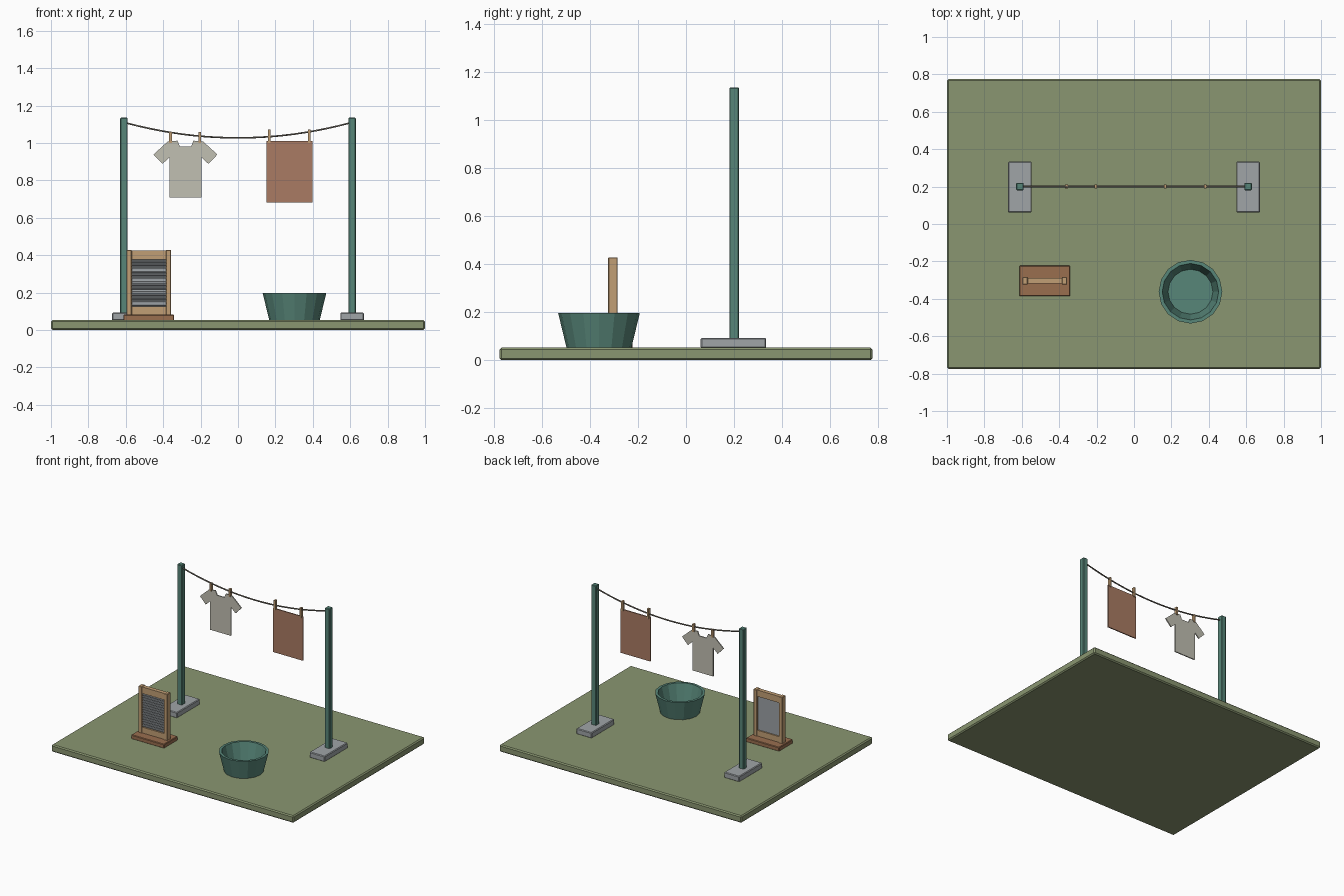
import bpy, bmesh, math
from mathutils import Matrix

if "Cube" in bpy.data.objects:
    bpy.data.objects.remove(bpy.data.objects["Cube"])


def colour(name, r, g, b):
    m = bpy.data.materials.new(name)
    m.diffuse_color = [(c / 255) ** 2.2 for c in (r, g, b)] + [1]
    m.use_nodes = True
    m.node_tree.nodes["Principled BSDF"].inputs["Base Color"].default_value = m.diffuse_color
    return m


GRASS = colour("grass", 137, 149, 112)
TEAL = colour("teal", 88, 133, 120)
STONE = colour("stone", 158, 163, 166)
CREAM = colour("cream", 192, 190, 177)
RUST = colour("rust", 168, 122, 99)
WOOD = colour("wood", 192, 157, 116)
DARK_WOOD = colour("dark_wood", 152, 110, 80)
METAL = colour("metal", 155, 160, 164)
ROPE = colour("rope", 120, 114, 104)


def finish(name, bm, mat, bevel=0):
    bmesh.ops.recalc_face_normals(bm, faces=bm.faces[:])
    me = bpy.data.meshes.new(name)
    bm.to_mesh(me)
    bm.free()
    me.materials.append(mat)
    ob = bpy.data.objects.new(name, me)
    bpy.context.collection.objects.link(ob)
    if bevel:
        mod = ob.modifiers.new("bevel", "BEVEL")
        mod.width, mod.segments = bevel, 1
    return ob


def box(name, x, y, z, mat, bevel=0):
    """Box from (min, max) ranges."""
    bm = bmesh.new()
    size = [r[1] - r[0] for r in (x, y, z)]
    mid = [(r[0] + r[1]) / 2 for r in (x, y, z)]
    bmesh.ops.create_cube(bm, size=1, matrix=Matrix.Translation(mid) @ Matrix.Diagonal((*size, 1)))
    return finish(name, bm, mat, bevel)


def span(c, w):
    return (c - w / 2, c + w / 2)


def sheet(name, outline, y, thick, mat):
    """Flat cloth cut from an x-z outline."""
    bm = bmesh.new()
    f = bm.faces.new([bm.verts.new((x, y - thick / 2, z)) for x, z in outline])
    ext = bmesh.ops.extrude_face_region(bm, geom=[f])
    verts = [v for v in ext["geom"] if isinstance(v, bmesh.types.BMVert)]
    bmesh.ops.translate(bm, verts=verts, vec=(0, thick, 0))
    return finish(name, bm, mat)


LINE_Y = 0.2
GROUND = 0.053

# Lawn slab
box("lawn", (-1, 1), (-0.775, 0.775), (0, GROUND), GRASS, 0.008)

# Posts and their feet
for side, s in (("left", -1), ("right", 1)):
    box(side + "_foot", span(0.61 * s, 0.126), span(LINE_Y - 0.003, 0.272), (GROUND - 0.003, 0.093), STONE, 0.005)
    box(side + "_post", span(0.61 * s, 0.04), span(LINE_Y, 0.04), (0.085, 1.135), TEAL, 0.004)


# Sagging washing line
def line_z(x):
    return 1.027 + 0.079 * (x / 0.595) ** 2


cu = bpy.data.curves.new("washing_line", "CURVE")
cu.dimensions = "3D"
cu.bevel_depth, cu.bevel_resolution = 0.005, 1
cu.use_fill_caps = True
sp = cu.splines.new("POLY")
sp.points.add(20)
for i, p in enumerate(sp.points):
    x = -0.6 + 1.2 * i / 20
    p.co = (x, LINE_Y, line_z(x), 1)
cu.materials.append(ROPE)
bpy.context.collection.objects.link(bpy.data.objects.new("washing_line", cu))

# Shirt: half outline mirrored about its centre
half = [(0.030, 0.981), (0.043, 1.012), (0.094, 1.008), (0.171, 0.938),
        (0.123, 0.888), (0.086, 0.922), (0.086, 0.709)]
cx = -0.281
sheet("shirt", [(cx + x, z) for x, z in half] + [(cx - x, z) for x, z in reversed(half)],
      LINE_Y, 0.008, CREAM)

# Towel
box("towel", (0.152, 0.398), span(LINE_Y, 0.008), (0.682, 1.01), RUST)

# Pegs
for i, (x, top) in enumerate(((-0.361, 1.058), (-0.205, 1.058), (0.168, 1.073), (0.381, 1.073))):
    box(f"peg_{i + 1}", span(x, 0.014), span(LINE_Y, 0.02), (1.0, top), WOOD)

# Washboard
WX, WY = -0.477, -0.304
box("washboard_base", span(WX, 0.272), span(WY, 0.163), (GROUND - 0.003, 0.082), DARK_WOOD, 0.004)
for side, s in (("left", -1), ("right", 1)):
    box(side + "_stile", span(WX + 0.105 * s, 0.028), span(WY, 0.04), (0.078, 0.428), WOOD, 0.003)
box("top_rail", span(WX, 0.19), span(WY, 0.03), (0.377, 0.425), WOOD)
box("bottom_rail", span(WX, 0.19), span(WY, 0.03), (0.08, 0.125), WOOD)
box("washboard_panel", span(WX, 0.186), span(WY, 0.01), (0.12, 0.382), METAL)

# Ridges on the front of the panel
bm = bmesh.new()
for i in range(14):
    z = 0.134 + i * 0.0179
    place = Matrix.Translation((WX, WY - 0.006, z)) @ Matrix.Rotation(math.pi / 2, 4, "Y")
    bmesh.ops.create_cone(bm, cap_ends=True, segments=8, radius1=0.006, radius2=0.006, depth=0.183, matrix=place)
finish("washboard_ridges", bm, METAL)

# Basin: turned profile with open top
N = 16
profile = [(0.135, GROUND - 0.001), (0.17, 0.197), (0.151, 0.197), (0.12, 0.073)]
bm = bmesh.new()
rings = [[bm.verts.new((0.302 + r * math.cos(2 * math.pi * k / N), -0.362 + r * math.sin(2 * math.pi * k / N), z))
          for k in range(N)] for r, z in profile]
for a, b in zip(rings, rings[1:]):
    for k in range(N):
        j = (k + 1) % N
        bm.faces.new((a[k], a[j], b[j], b[k]))
bm.faces.new(rings[0])
bm.faces.new(rings[-1])
finish("basin", bm, TEAL)
